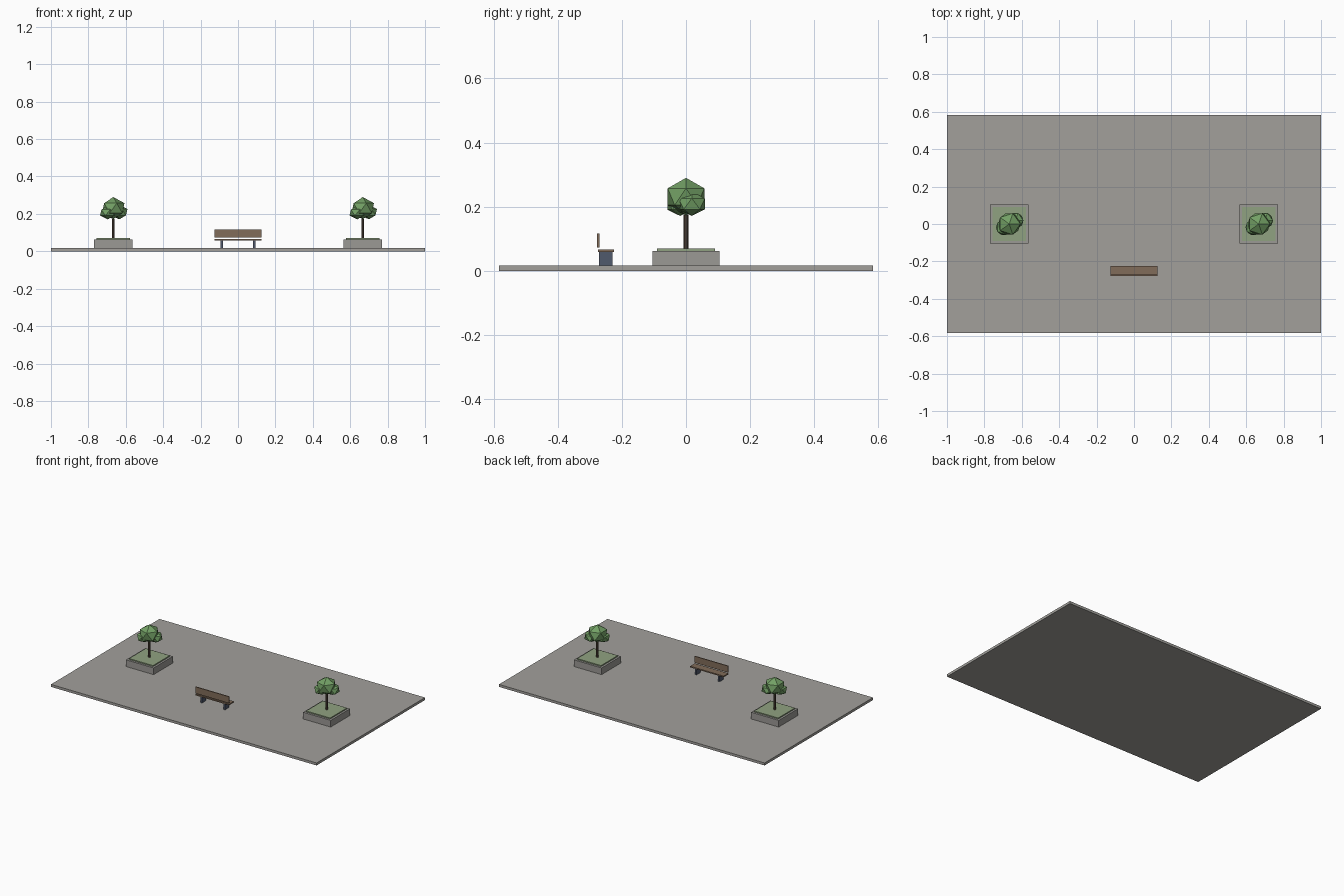
import bpy

if "Cube" in bpy.data.objects:
    bpy.data.objects.remove(bpy.data.objects["Cube"])


def material(name, color):
    m = bpy.data.materials.new(name)
    m.diffuse_color = (*color, 1)
    m.use_nodes = True
    m.node_tree.nodes["Principled BSDF"].inputs["Base Color"].default_value = m.diffuse_color
    return m


PAVING = material("paving", (0.36, 0.35, 0.33))
STONE = material("stone", (0.33, 0.32, 0.30))
GRASS = material("grass", (0.28, 0.36, 0.22))
BARK = material("bark", (0.10, 0.07, 0.05))
LEAF = material("leaf", (0.17, 0.35, 0.13))
WOOD = material("wood", (0.22, 0.15, 0.10))
METAL = material("metal", (0.08, 0.10, 0.15))


def finish(name, mat):
    ob = bpy.context.object
    ob.name = name
    ob.data.materials.append(mat)
    return ob


def box(name, lo, hi, mat):
    bpy.ops.mesh.primitive_cube_add(size=1, location=[(a + b) / 2 for a, b in zip(lo, hi)])
    bpy.context.object.scale = [b - a for a, b in zip(lo, hi)]
    return finish(name, mat)


def blob(name, loc, scale, mat):
    bpy.ops.mesh.primitive_ico_sphere_add(subdivisions=1, radius=1, location=loc)
    bpy.context.object.scale = scale
    return finish(name, mat)


# Paved ground slab
box("plaza_slab", (-1, -0.583, 0), (1, 0.583, 0.017), PAVING)

# Planters with trees, one at each end
for side, x in (("left", -0.667), ("right", 0.667)):
    box(side + "_planter", (x - 0.104, -0.104, 0.017), (x + 0.104, 0.104, 0.0625), STONE)
    box(side + "_planter_grass", (x - 0.09, -0.09, 0.055), (x + 0.09, 0.09, 0.07), GRASS)
    bpy.ops.mesh.primitive_cylinder_add(vertices=8, radius=0.0075, depth=0.105,
                                        location=(x, 0, 0.1215))
    finish(side + "_trunk", BARK)
    # Leaf clumps: a main one and two lower lobes
    blob(side + "_crown", (x, 0, 0.231), (0.067, 0.067, 0.059), LEAF)
    blob(side + "_crown_lobe_a", (x + 0.033, 0.018, 0.209), (0.048, 0.048, 0.038), LEAF)
    blob(side + "_crown_lobe_b", (x - 0.029, -0.018, 0.207), (0.047, 0.047, 0.036), LEAF)

# Bench facing the back of the plaza
box("bench_seat", (-0.126, -0.275, 0.058), (0.126, -0.225, 0.066), WOOD)
box("bench_backrest", (-0.126, -0.277, 0.073), (0.126, -0.27, 0.117), WOOD)
for side, x in (("left", -0.087), ("right", 0.087)):
    box(side + "_bench_leg", (x - 0.006, -0.272, 0.017), (x + 0.006, -0.229, 0.058), METAL)
